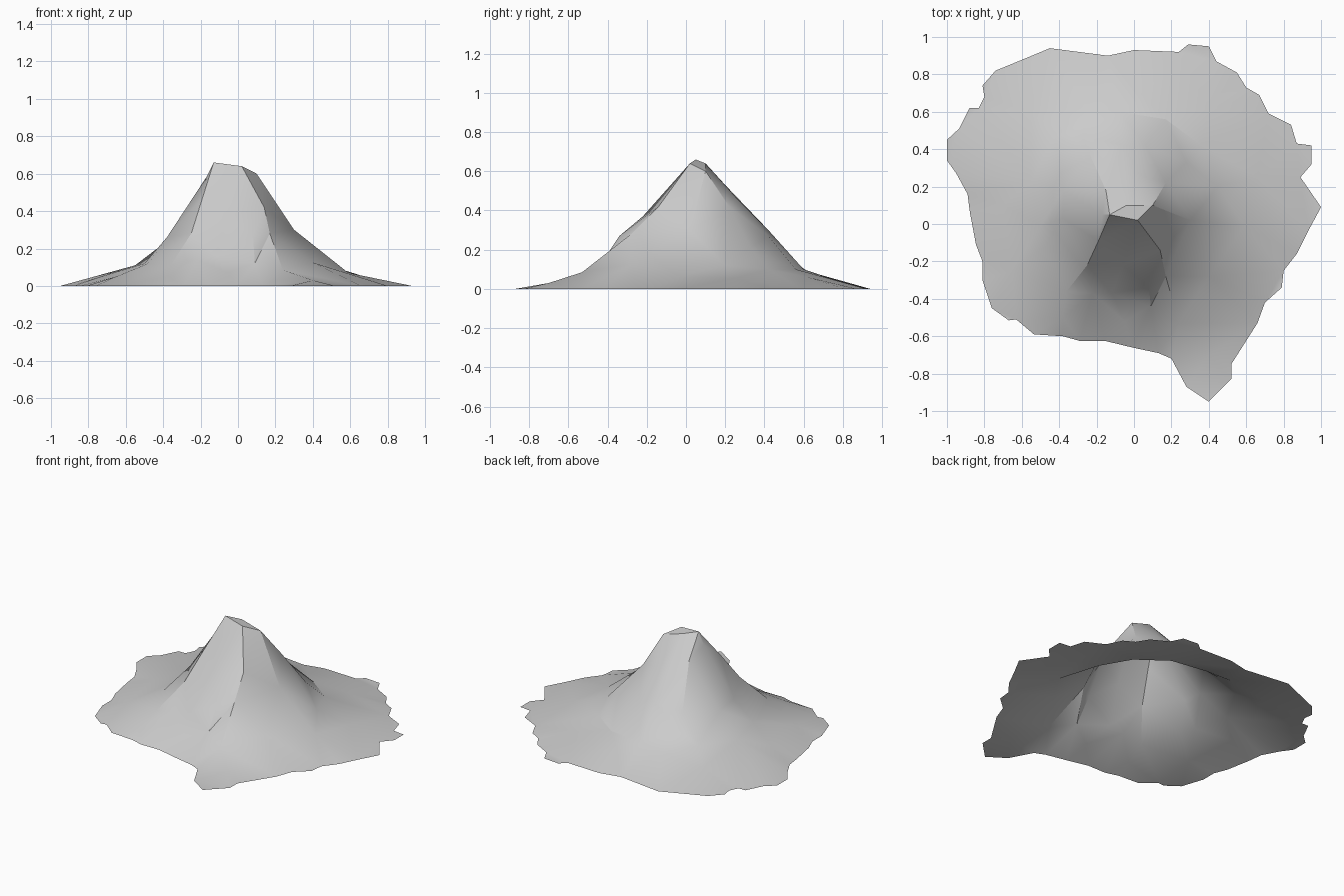
import bpy
from mathutils import Vector
from mathutils.geometry import delaunay_2d_cdt

# Ragged shoreline, all at ground level
outline = [
    (-.45, .94), (-.57, .89), (-.74, .82), (-.81, .74), (-.80, .68), (-.83, .62), (-.88, .62),
    (-.935, .51), (-1, .45), (-1, .34), (-.95, .27), (-.89, .16), (-.877, .06), (-.845, -.11),
    (-.81, -.20), (-.81, -.30), (-.76, -.45), (-.67, -.515), (-.63, -.51), (-.535, -.59),
    (-.38, -.60), (-.29, -.625), (-.155, -.625), (-.01, -.66), (.13, -.69), (.20, -.72),
    (.28, -.87), (.40, -.95), (.52, -.83), (.52, -.75), (.66, -.53), (.70, -.42), (.79, -.34),
    (.80, -.25), (.87, -.16), (.93, -.04), (1, .09), (.89, .25), (.95, .32), (.95, .42),
    (.87, .43), (.84, .53), (.72, .59), (.67, .69), (.60, .73), (.55, .81), (.44, .87),
    (.40, .95), (.29, .96), (.24, .92), (0, .93), (-.14, .90)]

# Summit points
west = (-.13, .05, .66)
south = (.02, .02, .64)
east = (.10, .10, .60)
north = (-.04, .10, .64)

# Ridge lines running down from the summit to the foot of the mountain
ridges = [
    [west, north, east, south, west],
    [west, (-.19, -.09, .47), (-.25, -.22, .28), (-.22, -.37, .14)],
    [west, (-.17, .05, .58), (-.38, .03, .26), (-.50, -.01, .12)],
    [west, (-.15, .18, .52), (-.24, .38, .27), (-.28, .47, .19)],
    [north, (-.05, .20, .53), (-.06, .42, .30), (-.08, .60, .10)],
    [north, (.03, .26, .46), (.06, .42, .27), (.17, .56, .10)],
    [east, (.17, .22, .42), (.28, .33, .21), (.36, .42, .10)],
    [east, (.30, .02, .30), (.59, -.01, .07)],
    [south, (-.06, -.22, .37), (-.12, -.37, .16)],
    [south, (.14, -.14, .42), (.17, -.28, .28), (.24, -.53, .085)],
    [(.14, -.14, .42), (.08, -.34, .27), (.09, -.44, .12)],
    [(.30, .02, .30), (.17, -.28, .28), (.40, -.28, .125)],
    [(-.38, .18, .24), (-.55, .23, .11), (-.42, .47, .12), (-.28, .47, .19)],
]

# Foot line and gentle apron around the mountain
foot = [(-.36, -.36, .11), (-.48, -.12, .12), (-.38, -.50, .05), (-.05, -.52, .07),
        (.45, .20, .12), (-.25, .62, .09), (.05, .68, .07), (.40, .62, .06),
        (-.55, .60, .06), (-.70, .10, .06), (-.65, -.25, .05), (.66, .25, .055), (.40, -.70, .03)]

# Collect points and the edges the triangulation has to keep
pts, edges = [(x, y, 0) for x, y in outline], []
n = len(pts)
edges += [(i, (i + 1) % n) for i in range(n)]


def index(p):
    if p not in pts:
        pts.append(p)
    return pts.index(p)


for line in ridges:
    ids = [index(p) for p in line]
    edges += list(zip(ids, ids[1:]))
for p in foot:
    index(p)

flat, _, faces, orig, _, _ = delaunay_2d_cdt(
    [Vector(p[:2]) for p in pts], edges, [], 1, 1e-5)


# Any crossing point added by the triangulation takes a distance-weighted height
def height(co, src):
    if src:
        return pts[src[0]][2]
    near = sorted(((Vector(p[:2]) - co).length + 1e-6, p[2]) for p in pts)[:3]
    return sum(z / d for d, z in near) / sum(1 / d for d, _ in near)


verts = [(c.x, c.y, height(c, s)) for c, s in zip(flat, orig)]

# Mountain: open terrain sheet
mesh = bpy.data.meshes.new("mountain")
mesh.from_pydata(verts, [], [list(f) for f in faces])
mesh.update()
mountain = bpy.data.objects.new("mountain", mesh)
bpy.context.collection.objects.link(mountain)
bpy.context.view_layer.objects.active = mountain
mountain.select_set(True)
bpy.ops.object.shade_smooth_by_angle(angle=0.52)
